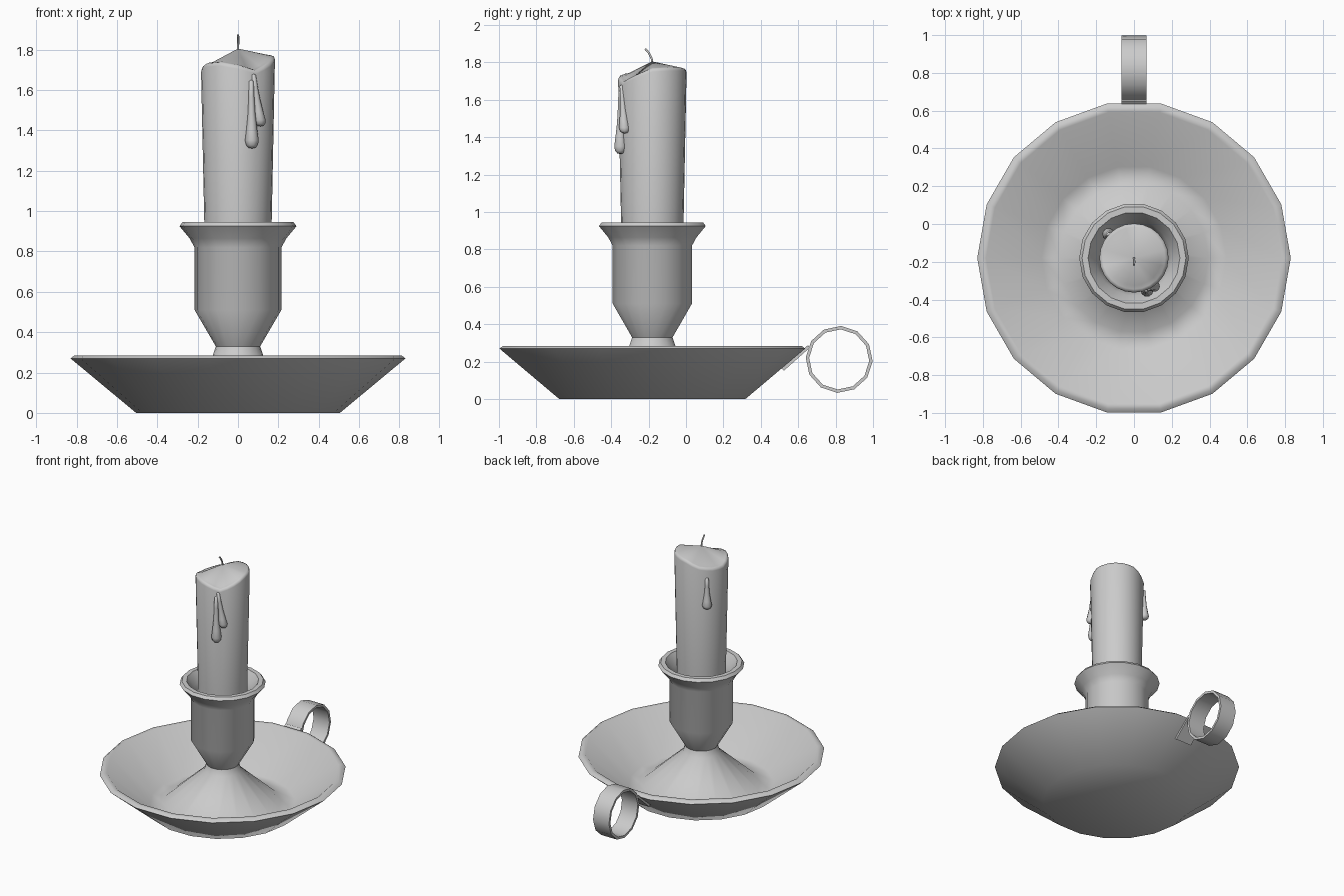
import bpy, bmesh, math
from mathutils import Vector

if "Cube" in bpy.data.objects:
    bpy.data.objects.remove(bpy.data.objects["Cube"])

CY = -0.18  # axis of dish and candle


def finish(bm, name, angle):
    bmesh.ops.remove_doubles(bm, verts=bm.verts, dist=1e-5)
    bmesh.ops.recalc_face_normals(bm, faces=bm.faces)
    mesh = bpy.data.meshes.new(name)
    bm.to_mesh(mesh)
    bm.free()
    ob = bpy.data.objects.new(name, mesh)
    bpy.context.collection.objects.link(ob)
    bpy.ops.object.select_all(action='DESELECT')
    bpy.context.view_layer.objects.active = ob
    ob.select_set(True)
    bpy.ops.object.shade_smooth_by_angle(angle=math.radians(angle))
    return ob


def lathe(name, profile, sides, angle=45, height=None, place=lambda v: v + Vector((0, CY, 0))):
    """Spin (radius, z, wave) points; wave scales the height(angle) offset."""
    bm = bmesh.new()
    rings = []
    for p in profile:
        r, z, wave = (*p, 0)[:3]
        ring = []
        for i in range(sides):
            a = math.tau * i / sides
            dz = wave * height(a) if wave else 0
            ring.append(bm.verts.new(place(Vector((r * math.cos(a), r * math.sin(a), z + dz)))))
        rings.append(ring)
    for lo, hi in zip(rings, rings[1:]):
        for i in range(sides):
            j = (i + 1) % sides
            bm.faces.new((lo[i], lo[j], hi[j], hi[i]))
    bmesh.ops.remove_doubles(bm, verts=bm.verts, dist=1e-5)
    return finish(bm, name, angle)


def prism(bm, pts, half):
    """Extrude a convex (y, z) outline across x."""
    a, b = [[bm.verts.new((x, y, z)) for y, z in pts] for x in (-half, half)]
    bm.faces.new(a)
    bm.faces.new(b[::-1])
    for i in range(len(pts)):
        j = (i + 1) % len(pts)
        bm.faces.new((a[i], b[i], b[j], a[j]))


# Dish, flared foot and candle socket in one turned piece
lathe("candlestick", [
    (0, 0), (0.505, 0), (0.83, 0.27), (0.81, 0.285), (0.783, 0.285),
    (0.49, 0.04), (0.395, 0.04), (0.125, 0.285), (0.11, 0.33),
    (0.215, 0.51), (0.215, 0.82), (0.24, 0.865), (0.29, 0.925), (0.275, 0.945),
    (0.243, 0.945), (0.2, 0.88), (0.178, 0.82), (0.178, 0.52), (0, 0.52)], 18)

# Candle with a wavy melted rim
RIM = [1.77, 1.775, 1.775, 1.765, 1.73, 1.715, 1.71, 1.735, 1.74, 1.725, 1.70, 1.735]


def rim_height(a):
    t = a / math.tau * 12
    i = int(t) % 12
    f = (1 - math.cos(math.pi * (t - int(t)))) / 2
    return RIM[i] * (1 - f) + RIM[(i + 1) % 12] * f


lathe("candle", [
    (0, 0.521), (0.163, 0.521), (0.167, 0.945), (0.183, -0.02, 1),
    (0.178, -0.004, 1), (0.165, 0, 1), (0.145, 0.003, 1), (0, 1.805)],
    24, 60, rim_height)

# Wax drips: teardrops lying on the candle wall (top and bottom angle, z range)
DRIP = [(0, 1), (0.35, 0.98), (0.42, 0.75), (0.55, 0.5), (0.8, 0.27),
        (1, 0.12), (0.85, 0.05), (0.5, 0.012), (0, 0)]


def drip(name, top_deg, bottom_deg, z0, z1, size):
    def on_wall(deg, r, z):
        a = math.radians(deg)
        return Vector((r * math.cos(a), CY + r * math.sin(a), z))
    low, high = on_wall(bottom_deg, 0.185, z0), on_wall(top_deg, 0.182, z1)

    def place(v):
        return low.lerp(high, v.z) + Vector((v.x, v.y, 0))
    lathe(name, [(r * size, t) for r, t in DRIP], 10, 80, place=place)


drip("drip_front_long", 291, 292, 1.31, 1.65, 0.034)
drip("drip_front_short", 295, 307, 1.42, 1.68, 0.03)
drip("drip_back", 137, 137, 1.42, 1.65, 0.033)

# Wick, bending forward
curve = bpy.data.curves.new("wick", 'CURVE')
curve.dimensions = '3D'
curve.bevel_depth = 0.006
curve.bevel_resolution = 1
curve.use_fill_caps = True
path = [(0, CY, 1.79), (0, CY - 0.003, 1.82), (0.001, CY - 0.018, 1.85), (0, CY - 0.038, 1.873)]
spline = curve.splines.new('POLY')
spline.points.add(len(path) - 1)
for p, co in zip(spline.points, path):
    p.co = (*co, 1)
bpy.context.collection.objects.link(bpy.data.objects.new("wick", curve))

# Finger ring handle with a tab under the dish wall
bm = bmesh.new()
N = 12
center = (0.819, 0.212)


def ring_point(r, i):
    a = math.tau * i / N + math.radians(-3)
    return (center[0] + r * math.cos(a), center[1] + r * math.sin(a))


loops = [[bm.verts.new((x, *ring_point(r, i))) for i in range(N)]
         for x, r in ((-0.065, 0.179), (0.065, 0.179), (0.065, 0.161), (-0.065, 0.161))]
for k in range(4):
    for i in range(N):
        j = (i + 1) % N
        a, b = loops[k], loops[(k + 1) % 4]
        bm.faces.new((a[i], a[j], b[j], b[i]))
finish(bm, "finger_ring", 40)

bm = bmesh.new()
prism(bm, [(0.51, 0.165), (0.524, 0.152), (0.662, 0.275), (0.652, 0.288)], 0.065)
finish(bm, "handle_tab", 40)
